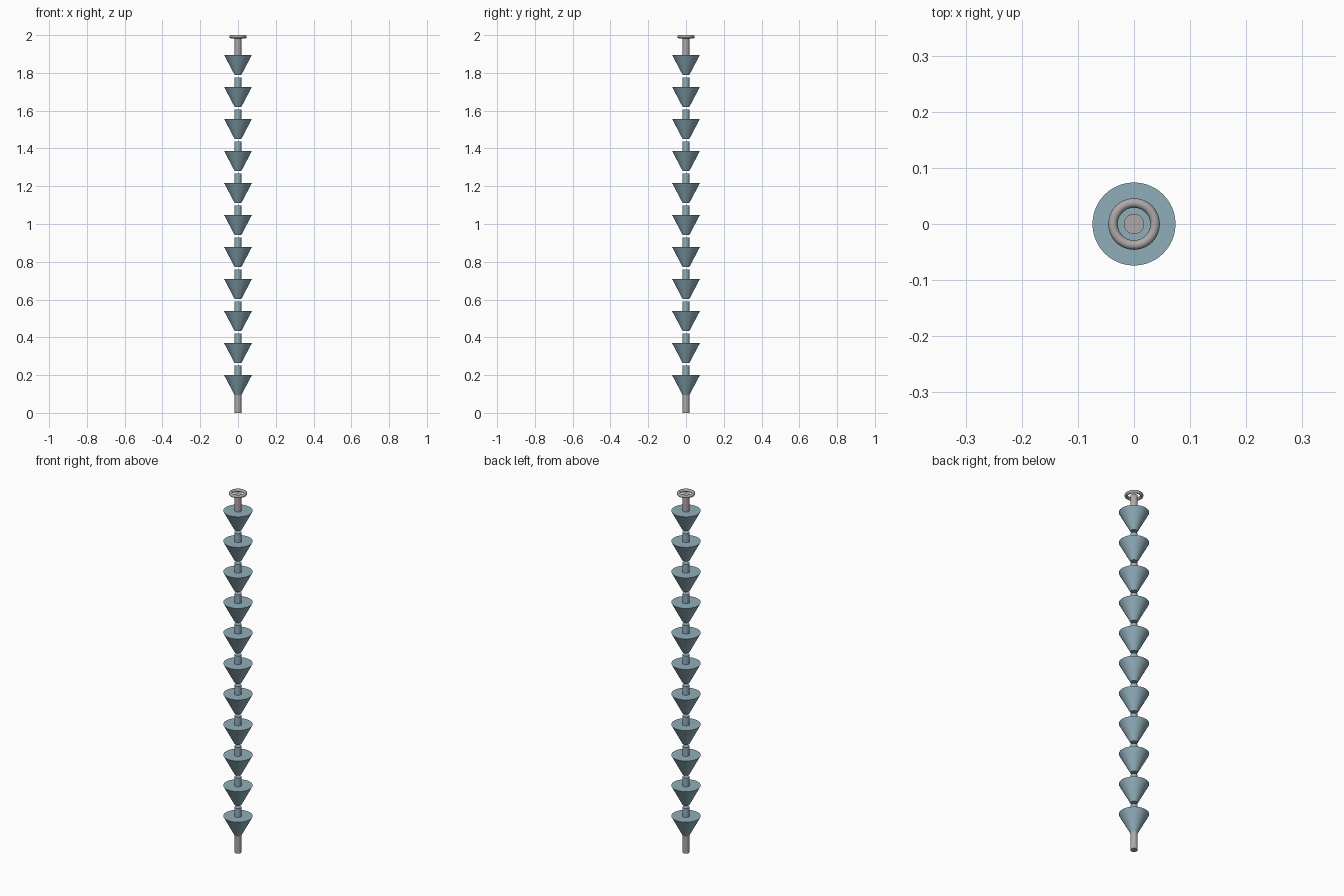
import bpy
import math

default = bpy.data.objects.get("Cube")
if default:
    bpy.data.objects.remove(default, do_unlink=True)


def make_material(name, color):
    mat = bpy.data.materials.new(name)
    mat.use_nodes = True
    mat.diffuse_color = color
    mat.node_tree.nodes["Principled BSDF"].inputs["Base Color"].default_value = color
    return mat


blue = make_material("dusty blue", (0.28, 0.42, 0.49, 1))
grey = make_material("warm grey", (0.42, 0.39, 0.40, 1))


def finish(name, mat):
    obj = bpy.context.object
    obj.name = name
    obj.data.materials.append(mat)
    bpy.ops.object.shade_smooth_by_angle(angle=math.radians(35))
    return obj


def frustum(name, mat, z_low, z_high, r_low, r_high):
    bpy.ops.mesh.primitive_cone_add(
        vertices=48, radius1=r_low, radius2=r_high, depth=z_high - z_low,
        location=(0, 0, (z_low + z_high) / 2))
    return finish(name, mat)


CUPS = 11
PITCH = 0.1695
CUP_BASE = 0.095
CUP_HEIGHT = 0.106
TUBE_R = 0.018

# Bottom stem
frustum("bottom_stem", grey, 0, CUP_BASE, TUBE_R, TUBE_R)

# Repeating flared cups, each with a short connecting tube on top
for i in range(CUPS):
    base = CUP_BASE + i * PITCH
    rim = base + CUP_HEIGHT
    frustum(f"cup_{i + 1}", blue, base, rim, TUBE_R, 0.074)
    if i < CUPS - 1:
        frustum(f"tube_{i + 1}", blue, rim, rim + 0.049, TUBE_R, TUBE_R)

# Top stem and hanging ring
frustum("top_stem", grey, rim, 1.99, TUBE_R, TUBE_R)
bpy.ops.mesh.primitive_torus_add(
    major_radius=0.0375, minor_radius=0.0085, major_segments=48,
    minor_segments=16, location=(0, 0, 1.9915))
finish("hanging_ring", grey)
